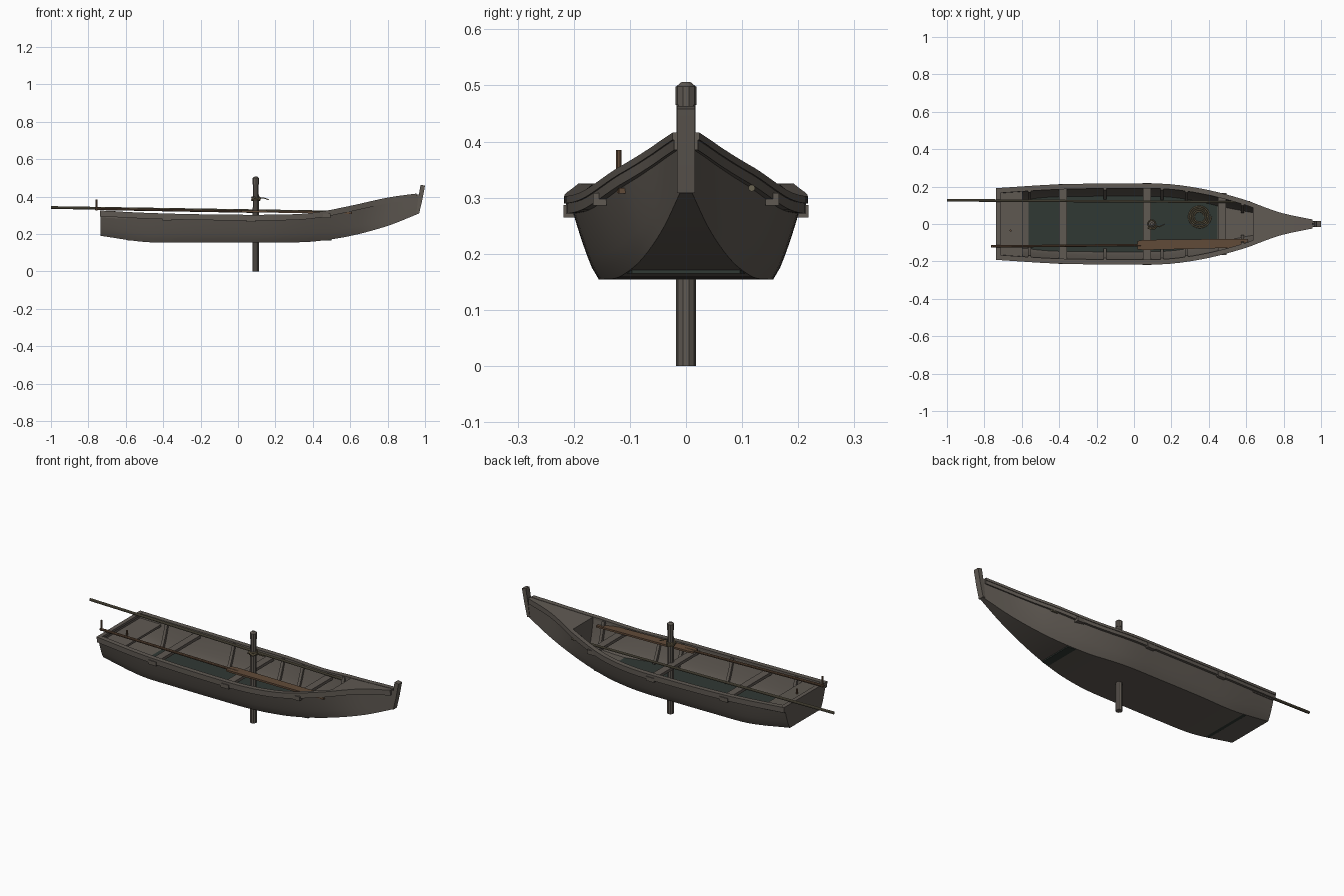
import bpy, bmesh, math
from mathutils import Vector

if "Cube" in bpy.data.objects:
    bpy.data.objects.remove(bpy.data.objects["Cube"])


def mat(name, c):
    m = bpy.data.materials.new(name)
    m.diffuse_color = (*c, 1)
    m.use_nodes = True
    m.node_tree.nodes["Principled BSDF"].inputs["Base Color"].default_value = m.diffuse_color
    return m


WOOD = mat("weathered_wood", (0.115, 0.1, 0.085))
DARK = mat("dark_floor", (0.03, 0.04, 0.034))
BROWN = mat("oar_wood", (0.12, 0.07, 0.04))
ROPE = mat("rope", (0.15, 0.12, 0.07))
POLE = mat("pole_wood", (0.15, 0.13, 0.085))


def add(name, bm, m):
    bmesh.ops.recalc_face_normals(bm, faces=bm.faces)
    me = bpy.data.meshes.new(name)
    bm.to_mesh(me)
    bm.free()
    me.materials.append(m)
    ob = bpy.data.objects.new(name, me)
    bpy.context.collection.objects.link(ob)
    return ob


def loft(name, rings, m):
    bm = bmesh.new()
    vs = [[bm.verts.new(p) for p in r] for r in rings]
    n = len(vs[0])
    for a, b in zip(vs, vs[1:]):
        for i in range(n):
            bm.faces.new((a[i], a[(i + 1) % n], b[(i + 1) % n], b[i]))
    bm.faces.new(vs[0])
    bm.faces.new(vs[-1])
    return add(name, bm, m)


def box(name, lo, hi, m=WOOD):
    (x0, y0, z0), (x1, y1, z1) = lo, hi
    return loft(name, [[(x, y0, z0), (x, y1, z0), (x, y1, z1), (x, y0, z1)] for x in (x0, x1)], m)


def tube(name, p, q, r, m, sides=10, r2=None):
    p, q = Vector(p), Vector(q)
    rot = (q - p).to_track_quat('Z', 'Y')
    rings = []
    for c, rad in ((p, r), (q, r2 or r)):
        rings.append([c + rot @ Vector((rad * math.cos(a), rad * math.sin(a), 0))
                      for a in (2 * math.pi * (i + 0.5) / sides for i in range(sides))])
    return loft(name, rings, m)


def rope(name, pts, r):
    cu = bpy.data.curves.new(name, 'CURVE')
    cu.dimensions = '3D'
    cu.bevel_depth = r
    cu.bevel_resolution = 1
    cu.use_fill_caps = True
    s = cu.splines.new('POLY')
    s.points.add(len(pts) - 1)
    for sp, p in zip(s.points, pts):
        sp.co = (*p, 1)
    cu.materials.append(ROPE)
    bpy.context.collection.objects.link(bpy.data.objects.new(name, cu))


def curve(keys):
    # smooth interpolation through (x, value) keys
    def f(x):
        k = keys
        i = max(0, min(len(k) - 2, sum(1 for a in k if a[0] <= x) - 1))
        slope = lambda j: ((k[min(j + 1, len(k) - 1)][1] - k[max(j - 1, 0)][1]) /
                           (k[min(j + 1, len(k) - 1)][0] - k[max(j - 1, 0)][0]))
        (x0, a), (x1, b) = k[i], k[i + 1]
        h = x1 - x0
        t = (x - x0) / h
        return ((2*t**3 - 3*t**2 + 1) * a + (t**3 - 2*t**2 + t) * h * slope(i)
                + (3*t**2 - 2*t**3) * b + (t**3 - t**2) * h * slope(i + 1))
    return f


# hull lines: top half-width, bottom half-width, sheer height, keel height
top_w = curve([(-.735, .183), (-.4, .203), (0, .208), (.2, .203), (.4, .172),
               (.6, .118), (.7, .08), (.8, .047), (.97, .012)])
bot_w = curve([(-.735, .135), (-.4, .153), (0, .155), (.2, .15), (.4, .118),
               (.6, .08), (.8, .042), (.97, .01)])
sheer = curve([(-.735, .32), (-.5, .308), (-.2, .3), (.2, .298), (.4, .308),
               (.6, .345), (.8, .389), (.97, .413)])
keel = curve([(-.735, .19), (-.5, .157), (-.3, .155), (.3, .155), (.42, .161),
              (.6, .189), (.8, .243), (.97, .31)])
X0, X1, N = -.735, .965, 48


def side(x, inset=0.0, n=7):
    # starboard-to-port half section from keel edge to sheer
    b, w = max(bot_w(x) - inset, .002), max(top_w(x) - inset, .003)
    k, s = keel(x) + inset, sheer(x)
    return [(b + (w - b) * (i / n) ** .75, k + (s - k) * i / n) for i in range(n + 1)]


def section(x, inset=0.0):
    h = side(x, inset)
    return [(x, -y, z) for y, z in reversed(h)] + [(x, y, z) for y, z in h]


def stations(a, b, n):
    return [a + (b - a) * i / n for i in range(n + 1)]


# hull shell, transom, bulkhead
loft("hull", [section(x) + section(x, .013)[::-1] for x in stations(X0, X1, N)], WOOD)
loft("transom", [section(x, .002) for x in (X0, X0 + .016)], WOOD)
loft("bow_bulkhead", [section(x, .008) for x in (.635, .645)], WOOD)

# gunwale rails and rubbing strakes
for sgn, tag in ((-1, "front"), (1, "back")):
    rail, strake = [], []
    for x in stations(X0 - .002, .955, 40):
        w, s = top_w(x), sheer(x)
        rail.append([(x, sgn * y, z) for y, z in
                     ((max(w - .018, .001), s - .008), (w + .009, s - .008),
                      (w + .009, s + .005), (max(w - .018, .001), s + .005))])
        strake.append([(x, sgn * y, z) for y, z in
                       ((w - .01, s - .026), (w + .006, s - .026), (w + .006, s - .006), (w - .01, s - .006))])
    loft("gunwale_" + tag, rail, WOOD)
    loft("strake_" + tag, strake, WOOD)


# decks
def deck(name, a, b, drop):
    loft(name, [[(x, -w, z - .012), (x, w, z - .012), (x, w, z), (x, -w, z)]
                for x in stations(a, b, 12)
                for w, z in [(top_w(x) - .004, sheer(x) - drop)]], WOOD)


deck("foredeck", .635, .955, -.003)
deck("stern_deck", -.73, -.595, .02)
tube("stern_peg", (-.66, -.035, .285), (-.66, -.035, .322), .006, BROWN, 8)
box("transom_cap", (-.738, -.187, .312), (-.715, .187, .325))

# floor inside the hull
loft("floor", [[(x, -w, .165), (x, w, .165), (x, w, .177), (x, -w, .177)]
               for x in stations(-.59, .5, 16) for w in [bot_w(x) - .003]], DARK)

# thwarts with ends passing through the planking
for i, x in enumerate((-.38, .07, .47)):
    w, z = top_w(x) + .008, sheer(x) - .03
    box(f"thwart_{i}", (x - .021, -w + .012, z + .002), (x + .021, w - .012, z + .018))
    for sgn in (-1, 1):
        a, b = sorted((sgn * (w - .022), sgn * (w + .002)))
        box(f"thwart_end_{i}", (x - .024, a, z - .003), (x + .024, b, z + .02))

# ribs
for i, x in enumerate((-.56, -.155, .15, .28, .58)):
    for sgn in (-1, 1):
        out, inn = side(x, .01), side(x, .025)
        ring = [(sgn * y, z) for y, z in out] + [(sgn * y, z) for y, z in reversed(inn)]
        loft(f"rib_{i}", [[(u, y, z) for y, z in ring] for u in (x - .008, x + .008)], WOOD)

# stem post
prof = [(.953, .31), (.968, .308), (.985, .38), (1, .458), (.976, .463), (.962, .38)]
loft("stem_post", [[(x, y, z) for x, z in prof] for y in (-.016, .016)], WOOD)

# mooring post through the hull
tube("mooring_post", (.095, 0, 0), (.095, 0, .498), .018, WOOD, 10, .0165)
tube("post_cap", (.095, 0, .465), (.095, 0, .498), .0185, WOOD, 10)
tube("post_tip", (.095, 0, .498), (.095, 0, .506), .0175, WOOD, 10, .008)

# rope around the post with a loose tail
rope("post_rope", [(.095 + .021 * math.cos(a), .021 * math.sin(a), .378 + .0045 * a / 6.283)
                   for a in (i * math.pi / 8 for i in range(72))], .0035)
rope("rope_tail", [(.115, -.01, .392), (.135, -.015, .393), (.15, -.008, .388), (.163, 0, .384)], .003)
rope("rope_knot", [(.075, -.02, .385), (.09, -.026, .395), (.11, -.025, .383), (.12, -.012, .392)], .005)

# rope coil on the floor
rope("rope_coil", [(.35 + r * math.cos(a), .04 + r * math.sin(a), .181)
                   for a, r in ((i * math.pi / 10, .025 + .037 * i / 80) for i in range(81))], .004)

# long pole
tube("long_pole", (-1, .127, .341), (.62, .117, .317), .0075, POLE, 10, .006)

# oar: shaft, grip, blade
tube("oar_shaft", (-.765, -.12, .334), (.08, -.112, .319), .007, BROWN, 8)
tube("oar_grip", (-.757, -.12, .326), (-.757, -.12, .385), .0055, BROWN, 8)
loft("oar_blade", [[(x, c - w, z - .005), (x, c + w, z - .005), (x, c + w, z + .005), (x, c - w, z + .005)]
                   for x, c, w, z in ((.02, -.113, .022, .32), (.05, -.112, .027, .32),
                                      (.5, -.104, .024, .315), (.61, -.1, .019, .312))], BROWN)

# smooth shading with crisp edges
meshes = [o for o in bpy.context.scene.objects if o.type == 'MESH']
for o in meshes:
    o.select_set(True)
bpy.context.view_layer.objects.active = meshes[0]
bpy.ops.object.shade_smooth_by_angle(angle=math.radians(30))
